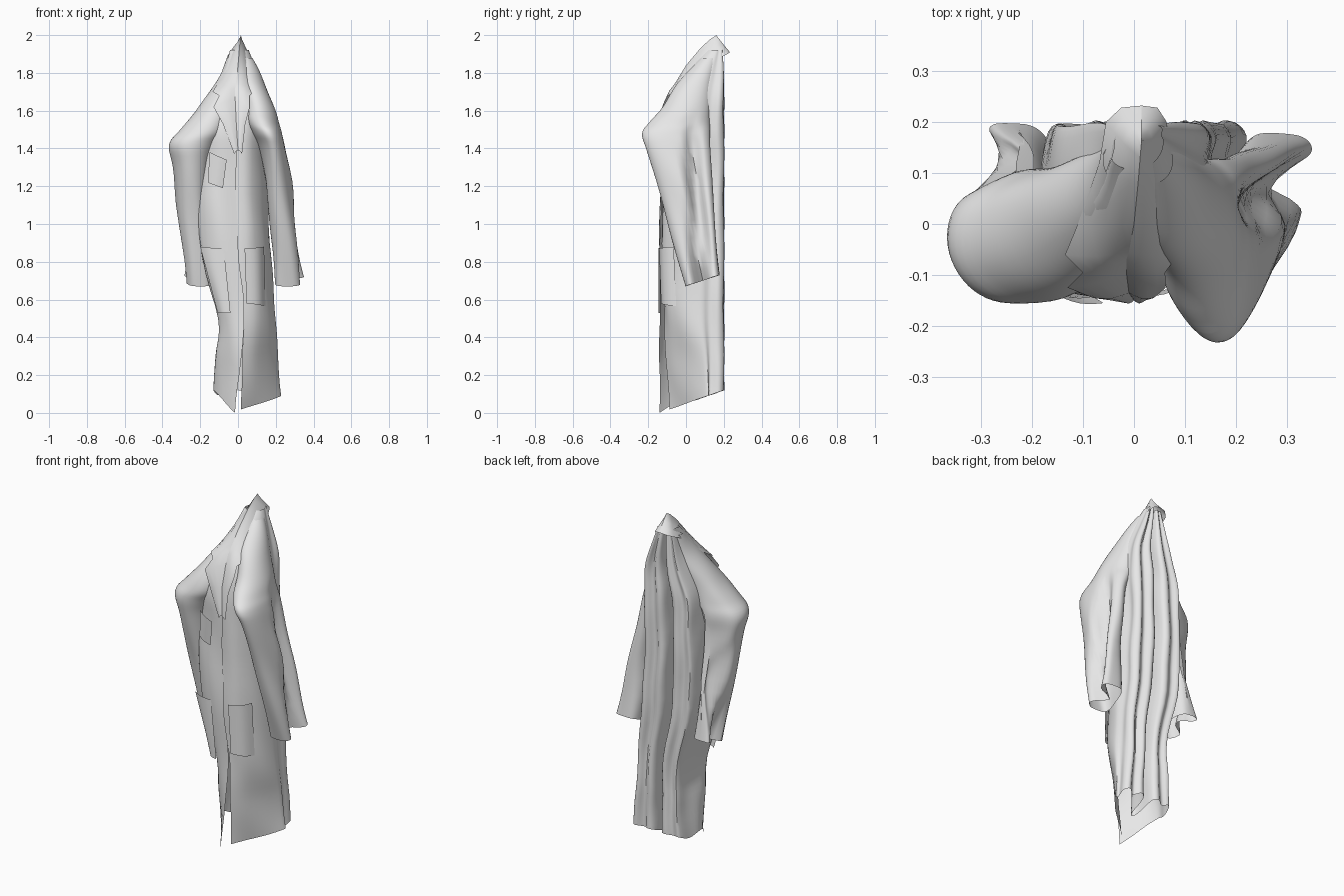
import bpy, math
from mathutils import Vector

cube = bpy.data.objects.get("Cube")
if cube:
    bpy.data.objects.remove(cube, do_unlink=True)

cloth = bpy.data.materials.new("pale cloth")
cloth.use_nodes = True
COLOUR = (0.8, 0.8, 0.8, 1)
cloth.diffuse_color = COLOUR
cloth.node_tree.nodes["Principled BSDF"].inputs["Base Color"].default_value = COLOUR


def resample(pts, n, closed=False):
    """Smooth curve through the points, n steps for each span."""
    count = len(pts)
    def at(i):
        return pts[i % count] if closed else pts[max(0, min(count - 1, i))]
    out = []
    for i in range(count if closed else count - 1):
        a, b, c, d = at(i - 1), at(i), at(i + 1), at(i + 2)
        for k in range(n):
            t = k / n
            out.append(0.5 * (2 * b + (c - a) * t + (2 * a - 5 * b + 4 * c - d) * t * t
                              + (3 * b - a - 3 * c + d) * t ** 3))
    return out if closed else out + [pts[-1].copy()]


def loft(name, rows, across=1, down=1, closed=False, wrinkle=0.0):
    """Sheet of cloth through rows of points."""
    rows = [resample(r, across, closed) for r in rows]
    columns = [resample(list(c), down) for c in zip(*rows)]
    nc, nr = len(columns), len(columns[0])
    verts = []
    for c in columns:
        for p in c:
            dx = wrinkle * math.sin(p.z * 17 + p.y * 20)
            dy = wrinkle * math.sin(p.z * 13 + p.x * 22)
            verts.append(p + Vector((dx, dy, 0)))
    faces = []
    for i in range(nc if closed else nc - 1):
        j = (i + 1) % nc
        for r in range(nr - 1):
            faces.append((i * nr + r, i * nr + r + 1, j * nr + r + 1, j * nr + r))
    mesh = bpy.data.meshes.new(name)
    mesh.from_pydata(verts, [], faces)
    mesh.materials.append(cloth)
    obj = bpy.data.objects.new(name, mesh)
    bpy.context.collection.objects.link(obj)
    bpy.ops.object.select_all(action='DESELECT')
    obj.select_set(True)
    bpy.context.view_layer.objects.active = obj
    bpy.ops.object.shade_smooth_by_angle(angle=math.radians(50))
    return obj


# Body: outline runs from one front edge, round the pleated back, to the other
BACK = [(0.07, 0.78), (0.13, 0.98), (0.25, 0.93), (0.36, 1), (0.45, 0.92), (0.47, 0.6),
        (0.55, 0.58), (0.59, 0.92), (0.68, 1), (0.79, 0.92), (0.9, 1), (0.98, 0.92),
        (0.96, 0.78)]
HEM = ([(0.32, 0), (0.2, 0.2), (0.06, 0.4), (0.0, 0.58)] + BACK
       + [(1, 0.75), (0.85, 0.58), (0.6, 0.34), (0.41, 0.15)])
CHEST = ([(0.54, 0), (0.25, 0), (0.0, 0.2), (0.04, 0.48)] + BACK
         + [(1, 0.6), (0.93, 0.3), (0.72, 0.05), (0.46, 0.03)])

# height, right edge, left edge, front, back
BODY = [(0.0, -0.13, 0.23, -0.14, 0.2), (0.25, -0.12, 0.21, -0.14, 0.2),
        (0.5, -0.11, 0.2, -0.14, 0.2), (0.9, -0.2, 0.17, -0.135, 0.2),
        (1.3, -0.2, 0.15, -0.13, 0.2), (1.5, -0.19, 0.16, -0.13, 0.2),
        (1.65, -0.14, 0.15, -0.09, 0.2), (1.8, -0.08, 0.1, -0.0, 0.2),
        (1.92, -0.04, 0.06, 0.11, 0.19)]

rows = []
for z, x0, x1, y0, y1 in BODY:
    t = min(1, z / 0.75)
    row = []
    for h, c in zip(HEM, CHEST):
        u, v = (h[k] + (c[k] - h[k]) * t for k in (0, 1))
        rise = 0.12 * max(v, 1 - u / 0.32) * max(0, 1 - z * 2)
        row.append(Vector((x0 + u * (x1 - x0), y0 + v * (y1 - y0), z + rise)))
    rows.append(row)
loft("coat_body", rows, 4, 5, wrinkle=0.003)


# Shoulders and sleeves: stacked oval rings from neck to open cuff,
# with the outer side of the arm folded inwards along a deep crease
def sleeve(name, table, slant, side, crease_top, crease_low, depth):
    rings = []
    for z, x0, x1, y0, y1 in table:
        ring = []
        low = max(0, (1.3 - z) / 0.6)
        fold = max(0, min(1, (1.55 - z) / 0.8))
        crease_y = crease_top + (crease_low - crease_top) * fold
        power = 1 - 0.4 * low
        for k in range(28):
            a = -math.tau * k / 28
            c, s = (math.copysign(abs(f) ** power, f) for f in (math.cos(a), math.sin(a)))
            y = (y0 + y1 + s * (y1 - y0)) / 2
            x = (x0 + x1 + c * (x1 - x0)) / 2 + slant * s * low
            if c * side > 0:
                x -= side * depth * fold ** 0.6 * math.exp(-((y - crease_y) / 0.035) ** 2)
            ring.append(Vector((x, y, z + 0.03 * s * low)))
        rings.append(ring)
    loft(name, rings[::-1], 2, 5, True, 0.003)


sleeve("left_sleeve", [
    (1.88, 0.0, 0.075, 0.08, 0.17), (1.75, 0.0, 0.14, -0.04, 0.145),
    (1.62, 0.03, 0.19, -0.12, 0.135), (1.54, 0.05, 0.215, -0.19, 0.13),
    (1.48, 0.08, 0.235, -0.23, 0.13), (1.38, 0.12, 0.255, -0.205, 0.13),
    (1.1, 0.16, 0.3, -0.12, 0.145), (0.7, 0.2, 0.35, -0.005, 0.178)],
    0.012, 1, 0.03, 0.085, 0.11)
sleeve("right_sleeve", [
    (1.88, -0.06, 0.02, 0.08, 0.17), (1.75, -0.115, 0.02, -0.03, 0.15),
    (1.62, -0.21, 0.0, -0.1, 0.125), (1.5, -0.305, -0.05, -0.15, 0.11),
    (1.42, -0.362, -0.11, -0.157, 0.105), (1.3, -0.345, -0.15, -0.13, 0.105),
    (1.05, -0.32, -0.165, -0.07, 0.14), (0.7, -0.285, -0.15, 0.01, 0.2)],
    -0.022, -1, 0.1, 0.125, 0.11)

# Collar and notched lapels: fold line point, then outer edge point
FOLD = [(0.015, 0.16, 2.0), (0.014, 0.155, 1.995), (0.012, 0.13, 1.98), (0.008, 0.08, 1.935),
        (0.0, 0.0, 1.84), (-0.01, -0.055, 1.75), (-0.015, -0.07, 1.72), (-0.015, -0.095, 1.66),
        (-0.01, -0.135, 1.55), (0.0, -0.15, 1.39)]
EDGE = [(0.015, 0.232, 1.91), (-0.025, 0.228, 1.905), (-0.055, 0.2, 1.89),
        (-0.068, 0.12, 1.855), (-0.11, 0.0, 1.74), (-0.135, -0.06, 1.7),
        (-0.1, -0.095, 1.68), (-0.13, -0.125, 1.62), (-0.08, -0.145, 1.53),
        (-0.02, -0.15, 1.37)]
for side in ("right", "left"):
    rows = []
    for i, (f, e) in enumerate(zip(FOLD, EDGE)):
        f, e = Vector(f), Vector(e)
        if side == "left":
            e.x = 0.015 + (0.015 - e.x) * (0.85 - 0.075 * i)
        mid = (f + e) / 2 + Vector((0, -0.006, 0.006))
        rows.append([f, mid, e])
    loft(side + "_collar", rows[::-1] if side == "right" else rows, 2, 1)


# Patch pockets: four corners with a bowed middle
def pocket(name, top_right, top_left, low_left, low_right, bow):
    a, b, c, d = (Vector(p) for p in (low_right, low_left, top_left, top_right))
    out = (a - b).cross(c - b).normalized()
    if out.y > 0:
        out = -out
    rows = []
    n = 6
    for r in range(n + 1):
        start, end = b.lerp(c, r / n), a.lerp(d, r / n)
        rows.append([start.lerp(end, k / n) + out * bow * math.sin(math.pi * k / n)
                     for k in range(n + 1)])
    loft(name, rows)


pocket("chest_pocket", (-0.15, -0.14, 1.38), (-0.06, -0.155, 1.34),
       (-0.08, -0.142, 1.19), (-0.16, -0.13, 1.22), 0.008)
pocket("right_hip_pocket", (-0.2, -0.115, 0.88), (-0.075, -0.145, 0.87),
       (-0.04, -0.146, 0.53), (-0.108, -0.1, 0.53), 0.014)
pocket("left_hip_pocket", (0.035, -0.142, 0.87), (0.138, -0.065, 0.88),
       (0.145, -0.052, 0.565), (0.045, -0.132, 0.58), 0.022)
